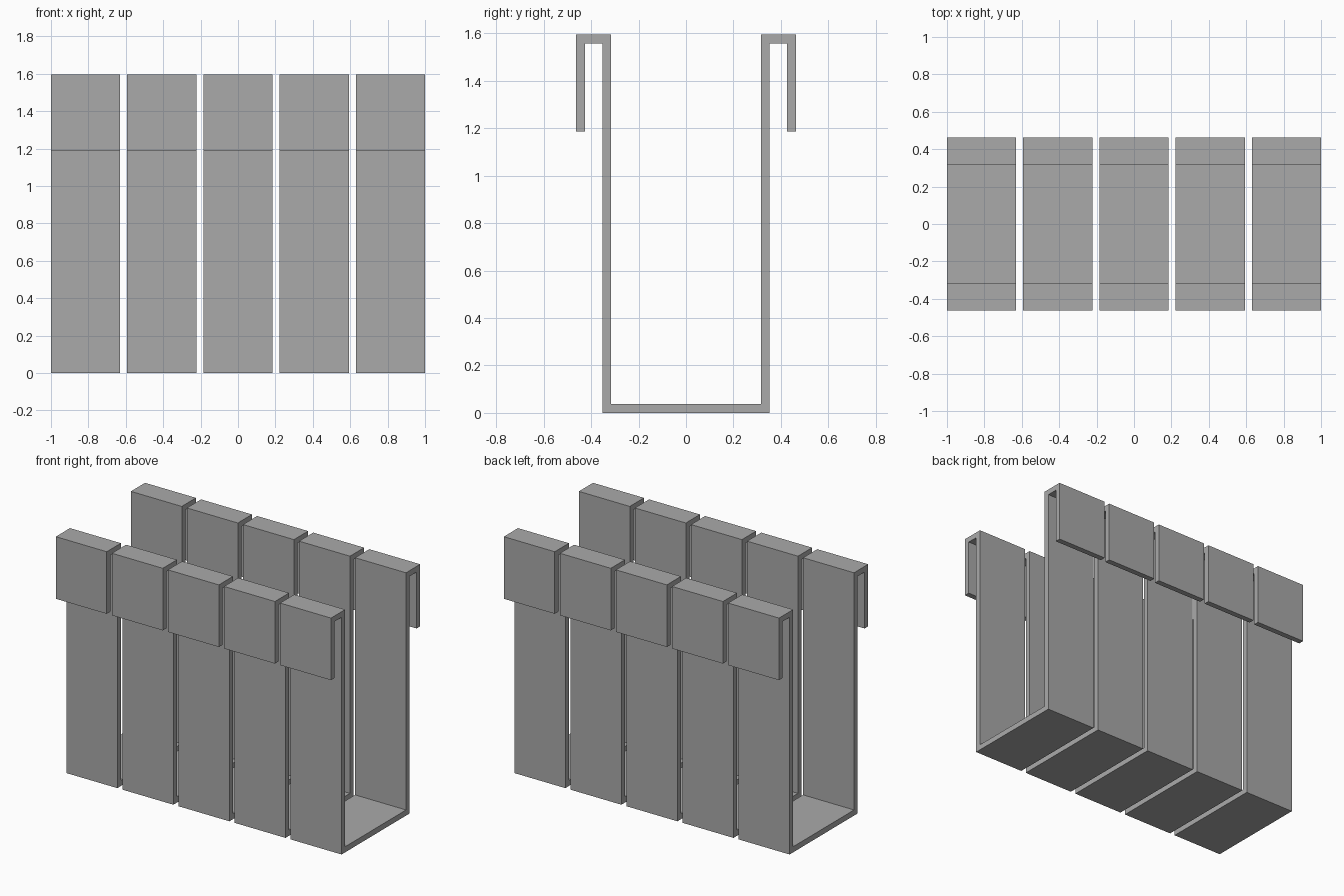
import bpy
import bmesh

cube = bpy.data.objects.get("Cube")
if cube:
    bpy.data.objects.remove(cube, do_unlink=True)

# Overall sizes
COUNT = 5
WIDTH = 0.37
PITCH = (2 - WIDTH) / (COUNT - 1)
T = 0.037                  # strip thickness
HEIGHT = 1.595
WALL_Y = 0.353             # outer face of the upright walls
HOOK_Y = 0.463             # outer face of the hooks
HOOK_Z = 1.187             # lower end of the hooks

# Plain grey finish
grey = bpy.data.materials.new("grey")
grey.use_nodes = True
colour = (0.4, 0.4, 0.4, 1)
grey.diffuse_color = colour
grey.node_tree.nodes["Principled BSDF"].inputs["Base Color"].default_value = colour

# Half of the hooked U profile: underside to hook tip, then back along the inside
outer = [(WALL_Y, 0), (WALL_Y, HEIGHT - T), (HOOK_Y - T, HEIGHT - T),
         (HOOK_Y - T, HOOK_Z), (HOOK_Y, HOOK_Z), (HOOK_Y, HEIGHT),
         (WALL_Y - T, HEIGHT), (WALL_Y - T, T)]
profile = outer + [(-y, z) for y, z in reversed(outer)]


def make_strip(name, x):
    """Extrude the profile along x into one bent strip."""
    bm = bmesh.new()
    face = bm.faces.new([bm.verts.new((x, y, z)) for y, z in profile])
    side = bmesh.ops.extrude_face_region(bm, geom=[face])
    verts = [v for v in side["geom"] if isinstance(v, bmesh.types.BMVert)]
    bmesh.ops.translate(bm, verts=verts, vec=(WIDTH, 0, 0))
    bmesh.ops.recalc_face_normals(bm, faces=bm.faces)
    mesh = bpy.data.meshes.new(name)
    bm.to_mesh(mesh)
    bm.free()
    mesh.materials.append(grey)
    obj = bpy.data.objects.new(name, mesh)
    bpy.context.collection.objects.link(obj)


# Row of hooked strips
for i in range(COUNT):
    make_strip(f"hooked_strip_{i + 1}", -1 + i * PITCH)
